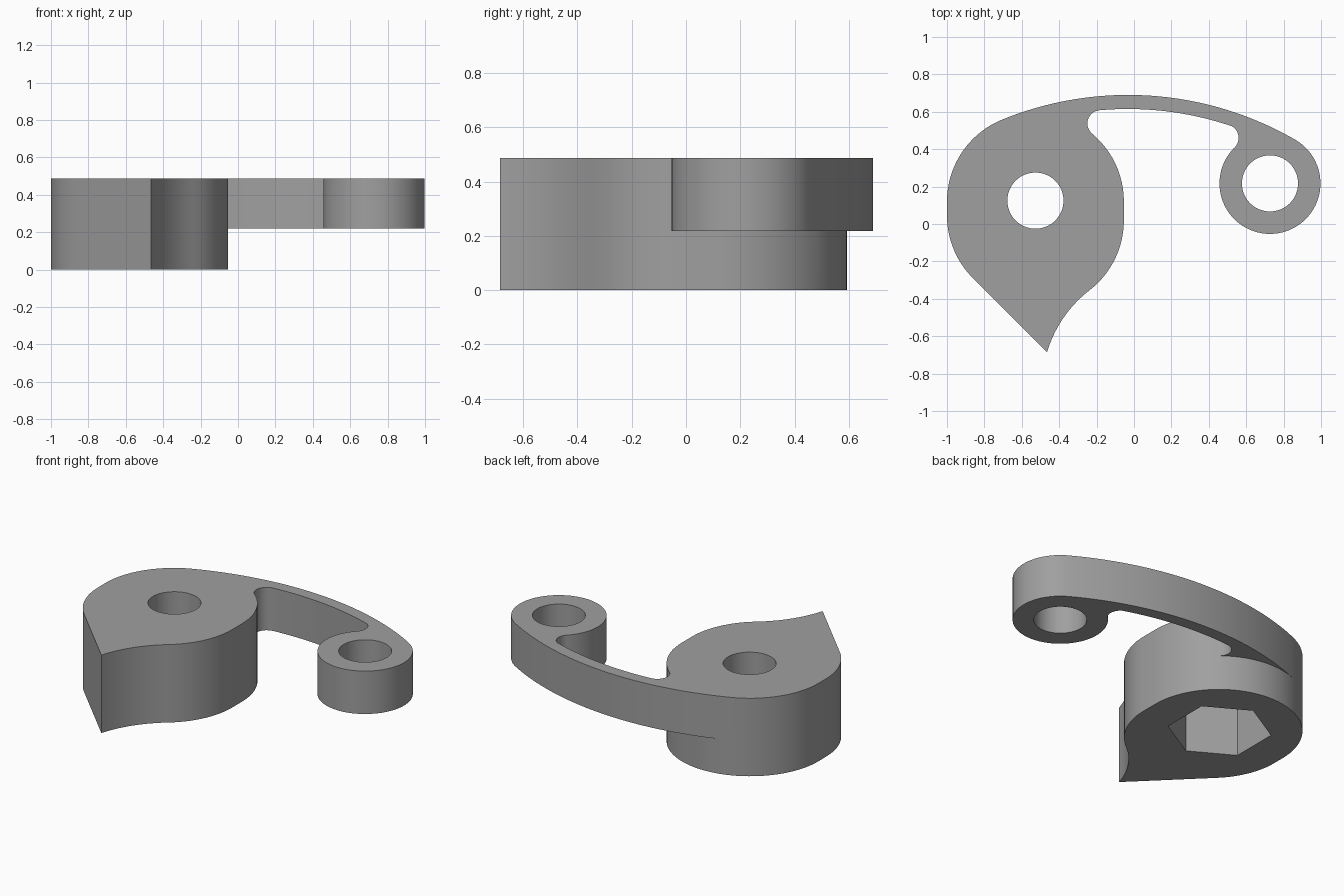
import bpy, bmesh, math
from mathutils import Vector

if "Cube" in bpy.data.objects:
    bpy.data.objects.remove(bpy.data.objects["Cube"])

TOP, STEP, SOCKET = 0.487, 0.219, 0.325   # top face, arm underside, socket ceiling
R = 0.473                                 # body radius


def arc(cx, cy, r, a0, a1, step=4):
    """Circular arc in degrees, drawn from a0 to a1."""
    n = max(2, round(abs(a1 - a0) / step))
    angles = [math.radians(a0 + (a1 - a0) * i / n) for i in range(n + 1)]
    return [Vector((cx + r * math.cos(t), cy + r * math.sin(t))) for t in angles]


def arc3(a, b, c, n):
    """Arc from a through b to c."""
    a, b, c = Vector(a), Vector(b), Vector(c)
    d = 2 * (a.x * (b.y - c.y) + b.x * (c.y - a.y) + c.x * (a.y - b.y))
    A, B, C = a.length_squared, b.length_squared, c.length_squared
    o = Vector(((A * (b.y - c.y) + B * (c.y - a.y) + C * (a.y - b.y)) / d,
                (A * (c.x - b.x) + B * (a.x - c.x) + C * (b.x - a.x)) / d))
    ang = [math.atan2(p.y - o.y, p.x - o.x) for p in (a, b, c)]
    full = 2 * math.pi
    sweep = (ang[2] - ang[0]) % full
    if (ang[1] - ang[0]) % full > sweep:
        sweep -= full
    r = (a - o).length
    return [o + r * Vector((math.cos(ang[0] + sweep * i / n), math.sin(ang[0] + sweep * i / n)))
            for i in range(n + 1)]


def clean(loop):
    """Drop repeated points of a closed loop."""
    return [p for i, p in enumerate(loop) if (p - loop[i - 1]).length > 1e-4]


# Body outline: the top of the circle lies under the arm, the rest is full height
body_top = arc(-0.527, 0.12, R, 112, 50)
T, J = body_top[0], body_top[-1]
tip = Vector((-0.465, -0.685))
body_rest = arc(-0.527, 0.12, R, 50, 0) + arc(-0.527, 0.02, R, 0, -53)
body_rest += arc3(body_rest[-1], (-0.378, -0.503), tip, 14)
body_rest += arc(-0.527, 0.045, R, 225, 180) + arc(-0.527, 0.12, R, 180, 112)

# Arm outline: outer sweep, ring end, inner sweep with rounded corners
ring = arc(0.727, 0.217, 0.27, 58, -223.8)
arm = arc3(T, (-0.04, 0.69), ring[0], 40) + ring
arm += arc3(ring[-1], (0.559, 0.465), (0.525, 0.522), 12)
arm += arc3((0.525, 0.522), (0.2, 0.599), (-0.187, 0.608), 24)
arm += arc3((-0.187, 0.608), (-0.249, 0.54), J, 14)

body_loop = clean(body_rest + body_top)
full_loop = clean(arm + body_rest)
arm_loop = clean(arm + body_top[::-1])
pivot_hole = clean(arc(-0.527, 0.125, 0.15, 0, 360, 5))
ring_hole = clean(arc(0.727, 0.217, 0.15, 0, 360, 5))
hex_socket = clean(arc(-0.527, 0.125, 0.296, 30, 390, 60))

bm = bmesh.new()


def wall(loop, z0, z1):
    lo = [bm.verts.new((p.x, p.y, z0)) for p in loop]
    hi = [bm.verts.new((p.x, p.y, z1)) for p in loop]
    for i in range(len(loop)):
        bm.faces.new((lo[i - 1], lo[i], hi[i], hi[i - 1]))


def cap(z, up, *loops):
    edges = []
    for loop in loops:
        vs = [bm.verts.new((p.x, p.y, z)) for p in loop]
        edges += [bm.edges.new((vs[i - 1], vs[i])) for i in range(len(vs))]
    bmesh.ops.triangle_fill(bm, edges=edges, use_beauty=True, normal=(0, 0, up))


# Outer walls
wall(body_loop, 0, STEP)
wall(full_loop, STEP, TOP)
# Holes and hexagonal socket
wall(ring_hole, STEP, TOP)
wall(pivot_hole, SOCKET, TOP)
wall(hex_socket, 0, SOCKET)
# Flat faces
cap(TOP, 1, full_loop, pivot_hole, ring_hole)
cap(STEP, -1, arm_loop, ring_hole)
cap(SOCKET, -1, hex_socket, pivot_hole)
cap(0, -1, body_loop, hex_socket)

bmesh.ops.remove_doubles(bm, verts=bm.verts[:], dist=1e-4)
bmesh.ops.recalc_face_normals(bm, faces=bm.faces[:])
mesh = bpy.data.meshes.new("lever_arm")
bm.to_mesh(mesh)
bm.free()

lever = bpy.data.objects.new("lever_arm", mesh)
bpy.context.collection.objects.link(lever)
grey = bpy.data.materials.new("grey")
grey.diffuse_color = (0.35, 0.35, 0.35, 1)
grey.use_nodes = True
grey.node_tree.nodes["Principled BSDF"].inputs["Base Color"].default_value = grey.diffuse_color
mesh.materials.append(grey)

bpy.context.view_layer.objects.active = lever
lever.select_set(True)
bpy.ops.object.shade_smooth_by_angle(angle=math.radians(25))
